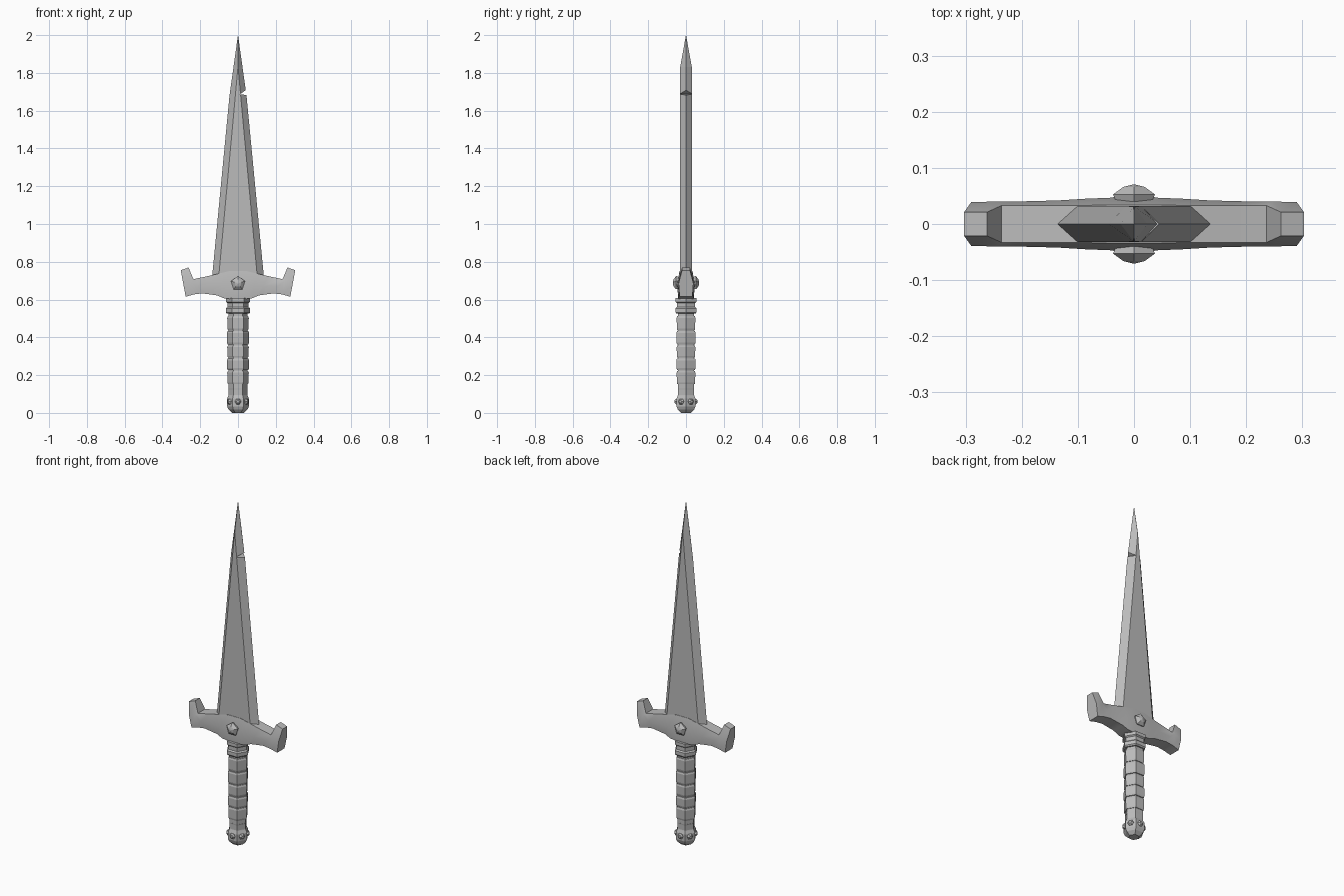
import bpy, bmesh, math
from mathutils import Matrix, Vector

cube = bpy.data.objects.get("Cube")
if cube:
    bpy.data.objects.remove(cube, do_unlink=True)

GREY = (0.5, 0.5, 0.5, 1)
steel = bpy.data.materials.new("grey steel")
steel.use_nodes = True
steel.diffuse_color = GREY
steel.node_tree.nodes["Principled BSDF"].inputs["Base Color"].default_value = GREY


def finish(name, bm, smooth=0):
    bmesh.ops.recalc_face_normals(bm, faces=bm.faces)
    mesh = bpy.data.meshes.new(name)
    bm.to_mesh(mesh)
    bm.free()
    obj = bpy.data.objects.new(name, mesh)
    bpy.context.collection.objects.link(obj)
    mesh.materials.append(steel)
    if smooth:
        bpy.ops.object.select_all(action='DESELECT')
        obj.select_set(True)
        bpy.context.view_layer.objects.active = obj
        bpy.ops.object.shade_smooth_by_angle(angle=math.radians(smooth))
    return obj


def loft(bm, rings):
    """Skin a list of equally sized point rings and cap both ends."""
    rows = [[bm.verts.new(p) for p in ring] for ring in rings]
    n = len(rows[0])
    for a, b in zip(rows, rows[1:]):
        for i in range(n):
            j = (i + 1) % n
            bm.faces.new((a[i], a[j], b[j], b[i]))
    bm.faces.new(rows[0])
    bm.faces.new(rows[-1])


def lathe(name, profile, sides=6, matrix=None):
    """Low-poly turned shape from (radius, height) pairs."""
    bm = bmesh.new()
    turn = math.tau / sides
    loft(bm, [[(r * math.cos(i * turn), r * math.sin(i * turn), z)
               for i in range(sides)] for r, z in profile])
    if matrix:
        bm.transform(matrix)
    return finish(name, bm)


# Blade: flattened hexagon whose flats narrow to a ridge, then a point
def blade_ring(z, edge, flat, thick):
    return [(edge, 0, z), (flat, thick, z), (-flat, thick, z),
            (-edge, 0, z), (-flat, -thick, z), (flat, -thick, z)]


bm = bmesh.new()
loft(bm, [blade_ring(0.70, 0.139, 0.104, 0.032),
          blade_ring(1.68, 0.045, 0.014, 0.032),
          blade_ring(1.83, 0.024, 0.0005, 0.031),
          blade_ring(2.0, 0.0003, 0.0002, 0.0003)])
blade = finish("blade", bm)

# Nick in the left edge of the blade
bm = bmesh.new()
loft(bm, [[(0.01, y, 1.687), (0.08, y, 1.678), (0.08, y, 1.735)] for y in (-0.1, 0.1)])
cutter = finish("nick_cutter", bm)
cutter.hide_render = True
cutter.hide_viewport = True
nick = blade.modifiers.new("nick", 'BOOLEAN')
nick.operation = 'DIFFERENCE'
nick.solver = 'EXACT'
nick.object = cutter

# Guard: sections from the middle out to the upturned tip, mirrored
# bottom x, bottom z, top x, top z, half depth at bottom, middle, top
half = [(0.035, 0.603, 0.04, 0.752, 0.041, 0.047, 0.034),
        (0.075, 0.607, 0.10, 0.738, 0.039, 0.045, 0.033),
        (0.11, 0.622, 0.16, 0.724, 0.037, 0.042, 0.033),
        (0.19, 0.633, 0.236, 0.708, 0.036, 0.040, 0.033),
        (0.235, 0.627, 0.262, 0.770, 0.036, 0.040, 0.021),
        (0.277, 0.615, 0.303, 0.755, 0.034, 0.039, 0.021)]


def guard_ring(section, side):
    xb, zb, xt, zt, yb, ym, yt = section
    xm, zm = (xb + xt) / 2, (zb + zt) / 2
    return [(side * xb, -yb, zb), (side * xm, -ym, zm), (side * xt, -yt, zt),
            (side * xt, yt, zt), (side * xm, ym, zm), (side * xb, yb, zb)]


bm = bmesh.new()
loft(bm, [guard_ring(s, -1) for s in reversed(half)] + [guard_ring(s, 1) for s in half])
finish("guard", bm, smooth=32)

# Five-sided gem on each face of the guard
for name, side in (("front_gem", -1), ("back_gem", 1)):
    aim = Vector((0, side, 0)).to_track_quat('Z', 'Y').to_matrix().to_4x4()
    spin = Matrix.Rotation(math.pi / 2, 4, 'Z')
    place = Matrix.Translation((0, 0, 0.686)) @ aim @ spin
    lathe(name, [(0.032, 0.035), (0.039, 0.053), (0.02, 0.066), (0.004, 0.07)], 5, place)

# Collar under the guard
lathe("collar", [(0.058, 0.525), (0.064, 0.532), (0.064, 0.553), (0.056, 0.56),
                 (0.056, 0.582), (0.064, 0.588), (0.064, 0.607)])

# Grip: core with five stacked wraps
lathe("grip_core", [(0.049, 0.08), (0.049, 0.54)])
bands = [0.15, 0.225, 0.29, 0.36, 0.435, 0.515]
for i, (low, high) in enumerate(zip(bands, bands[1:])):
    wide = 0.056 + 0.002 * (i % 2)
    lathe(f"grip_wrap_{i + 1}", [(wide - 0.003, low + 0.002), (wide, low + 0.012),
                                 (wide + 0.001, high - 0.012), (wide - 0.003, high - 0.002)])

# Pommel with a stud on each side
lathe("pommel", [(0.03, 0), (0.05, 0.018), (0.058, 0.035), (0.058, 0.075),
                 (0.05, 0.092), (0.046, 0.105), (0.05, 0.13)])
for i in range(6):
    a = math.radians(30 + 60 * i)
    out = Vector((math.cos(a), math.sin(a), 0))
    place = Matrix.Translation(out * 0.047 + Vector((0, 0, 0.06)))
    place = place @ out.to_track_quat('Z', 'Y').to_matrix().to_4x4()
    lathe(f"pommel_stud_{i + 1}", [(0.018, 0), (0.016, 0.007), (0.008, 0.014)], 6, place)
